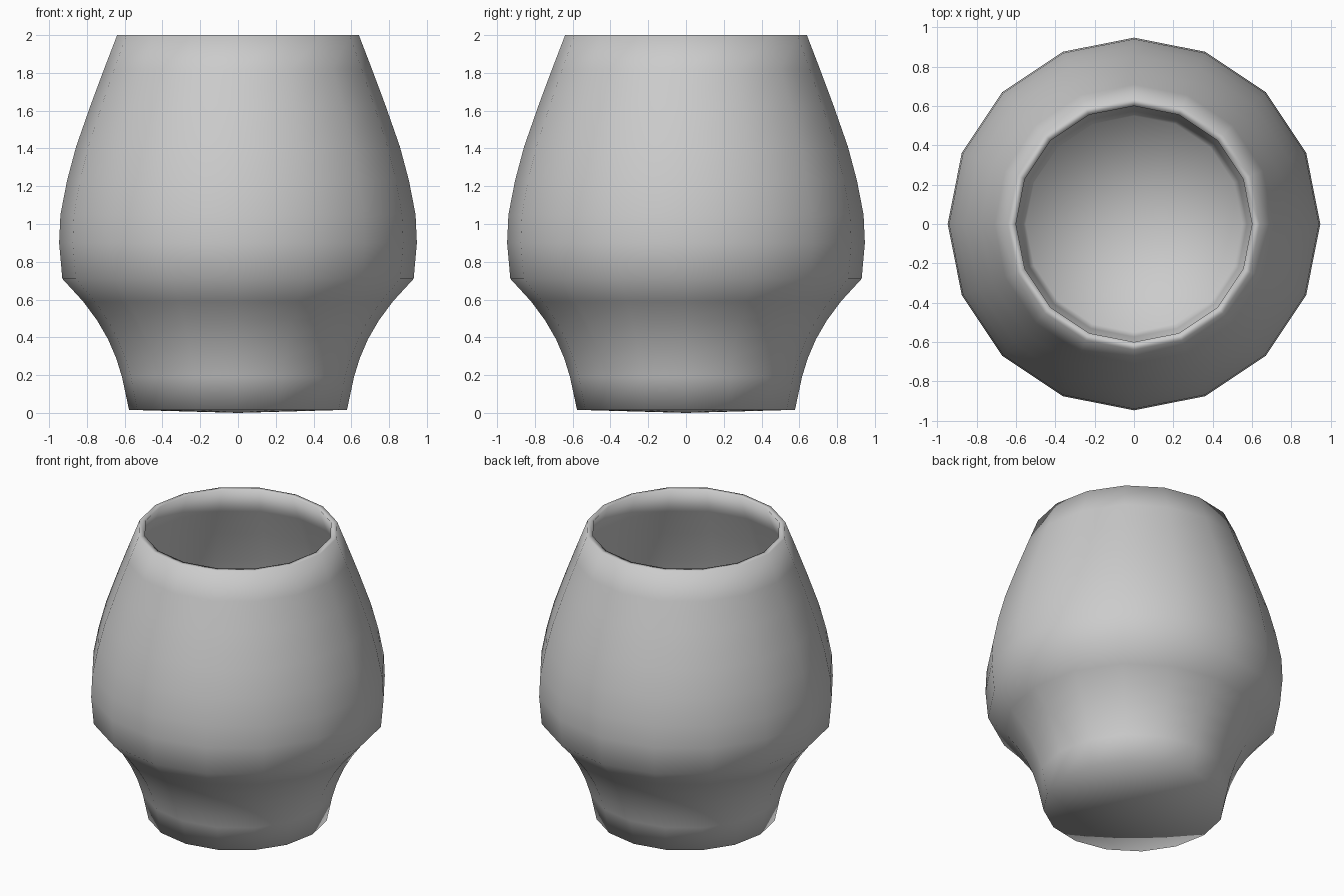
import bpy, bmesh
from math import cos, sin, pi

if "Cube" in bpy.data.objects:
    bpy.data.objects.remove(bpy.data.objects["Cube"])

SIDES = 16

# Profile (radius, z): outside from the foot up to the rim
outer = [(0.577, 0.016), (0.614, 0.19), (0.645, 0.29), (0.688, 0.39),
         (0.746, 0.49), (0.82, 0.59), (0.93, 0.71), (0.947, 0.90),
         (0.94, 1.05), (0.905, 1.23), (0.857, 1.41), (0.78, 1.63),
         (0.709, 1.82), (0.64, 2.0)]
# Inside from the rim down to the floor, following the outer wall
wall = 0.04
inner = [(r - wall, z) for r, z in reversed(outer[1:])] + [(0.55, 0.05)]
profile = outer + inner

bm = bmesh.new()


def ring(r, z):
    return [bm.verts.new((r * cos(2 * pi * i / SIDES), r * sin(2 * pi * i / SIDES), z))
            for i in range(SIDES)]


def cap(verts, z):
    centre = bm.verts.new((0, 0, z))
    for i in range(SIDES):
        bm.faces.new((verts[i], verts[(i + 1) % SIDES], centre))


# Lathe the wall
rings = [ring(r, z) for r, z in profile]
for a, b in zip(rings, rings[1:]):
    for i in range(SIDES):
        j = (i + 1) % SIDES
        bm.faces.new((a[i], a[j], b[j], b[i]))

# Slightly domed underside and flat inner floor
cap(rings[0], 0.0)
cap(rings[-1], 0.04)

bmesh.ops.recalc_face_normals(bm, faces=bm.faces)
for f in bm.faces:
    f.smooth = True

mesh = bpy.data.meshes.new("vase")
bm.to_mesh(mesh)
bm.free()
vase = bpy.data.objects.new("vase", mesh)
bpy.context.collection.objects.link(vase)
